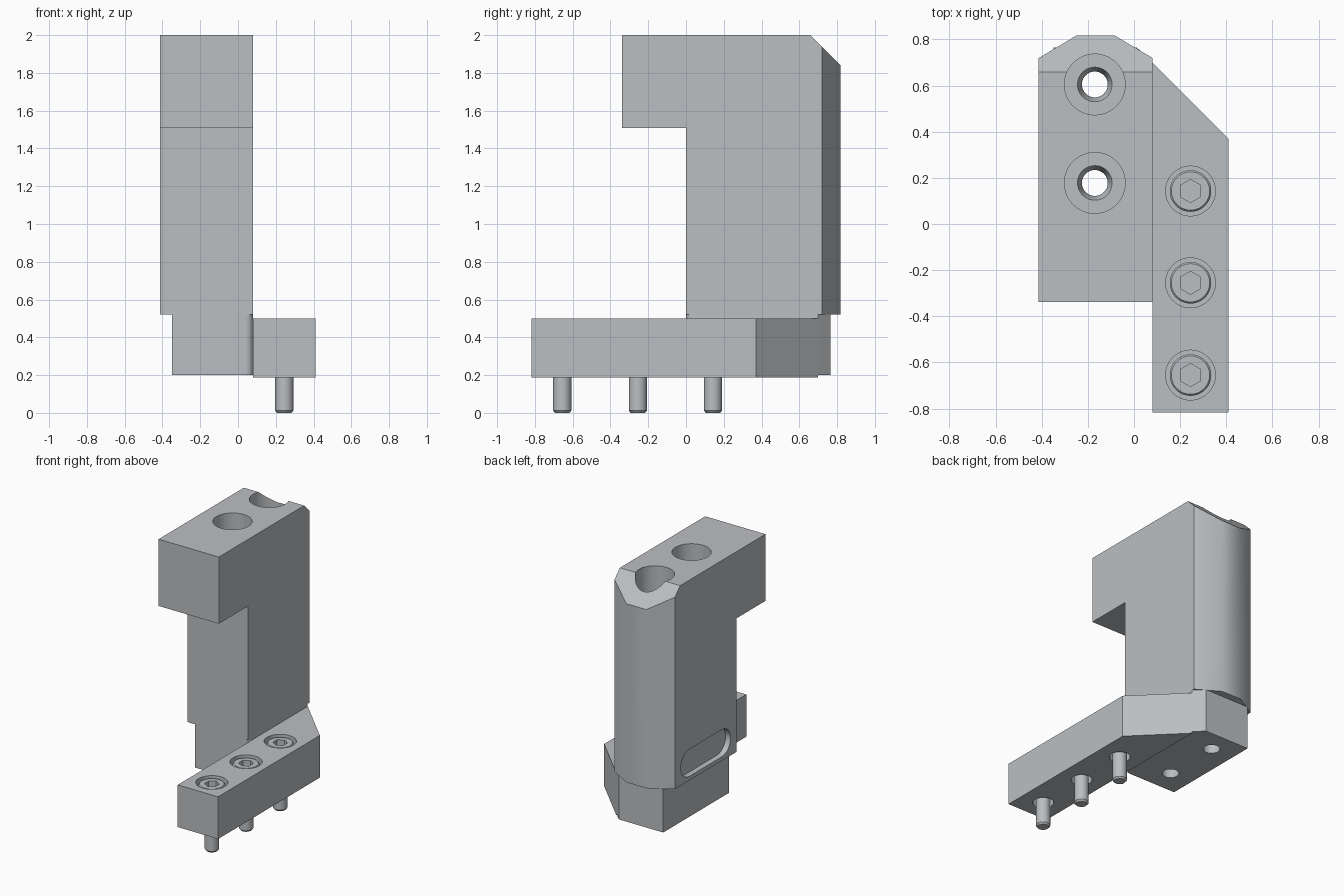
import bpy, bmesh, math

cube = bpy.data.objects.get("Cube")
if cube:
    bpy.data.objects.remove(cube, do_unlink=True)

steel = bpy.data.materials.new("light grey steel")
steel.use_nodes = True
STEEL = (0.50, 0.52, 0.54, 1)
steel.diffuse_color = STEEL
steel.node_tree.nodes["Principled BSDF"].inputs["Base Color"].default_value = STEEL


def make(name, rings):
    """Solid skinned through matching rings of points, capped at both ends."""
    bm = bmesh.new()
    loops = [[bm.verts.new(p) for p in ring] for ring in rings]
    n = len(loops[0])
    for low, high in zip(loops, loops[1:]):
        for i in range(n):
            j = (i + 1) % n
            bm.faces.new((low[i], low[j], high[j], high[i]))
    bm.faces.new(loops[0][::-1])
    bm.faces.new(loops[-1])
    bmesh.ops.recalc_face_normals(bm, faces=bm.faces)
    mesh = bpy.data.meshes.new(name)
    bm.to_mesh(mesh)
    bm.free()
    mesh.materials.append(steel)
    obj = bpy.data.objects.new(name, mesh)
    bpy.context.collection.objects.link(obj)
    return obj


def prism_z(name, plan, z0, z1):
    return make(name, [[(x, y, z) for x, y in plan] for z in (z0, z1)])


def prism_x(name, side, x0, x1):
    return make(name, [[(x, y, z) for y, z in side] for x in (x0, x1)])


def arc(cx, cy, r, start, end, steps=12):
    return [(cx + r * math.cos(math.radians(start + (end - start) * i / steps)),
             cy + r * math.sin(math.radians(start + (end - start) * i / steps)))
            for i in range(steps + 1)]


def lathe(name, x, y, profile, sides=48):
    """Turned solid around a vertical axis; profile holds (radius, z) pairs."""
    turn = [math.pi / 2 + math.tau * i / sides for i in range(sides)]
    return make(name, [[(x + r * math.cos(a), y + r * math.sin(a), z) for a in turn]
                       for r, z in profile])


def cut(obj, cutters):
    for c in cutters:
        c.hide_render = True
        mod = obj.modifiers.new("cut", 'BOOLEAN')
        mod.operation = 'DIFFERENCE'
        mod.solver = 'EXACT'
        mod.object = c
    bpy.context.view_layer.update()
    graph = bpy.context.evaluated_depsgraph_get()
    mesh = bpy.data.meshes.new_from_object(obj.evaluated_get(graph))
    obj.modifiers.clear()
    obj.data = mesh


LEFT, RIGHT = -0.413, 0.08     # column sides
STEP = 0.52                    # underside of the column
cutters = []

# Upright column with a faceted round back
column = prism_z("column", [(LEFT, -0.338), (RIGHT, -0.338), (RIGHT, 0.72),
                            (-0.085, 0.818), (-0.248, 0.818), (LEFT, 0.72)], STEP, 2)
throat = prism_x("throat_cutter", [(-1, 0.3), (0, 0.3), (0, 1.507), (-1, 1.507)], -1, 1)
bevel = prism_x("top_bevel_cutter", [(0.558, 2.1), (0.918, 1.74), (0.918, 2.1)], -1, 1)
slot = prism_x("slot_cutter", arc(0.55, 0.65, 0.1, -90, 90) + arc(0.17, 0.65, 0.1, 90, 270),
               -0.6, LEFT + 0.04)

# Foot below the column, with one rounded front corner
foot = prism_z("foot", [(-0.35, 0)] + arc(0.04, 0.04, 0.04, -90, 0) +
               [(RIGHT, 0.70), (0.012, 0.766), (-0.35, 0.766)], 0.2, STEP)

# Deep counterbored bolt holes through column and foot
bores = [lathe("bore_cutter", -0.17, y, [(0.056, 0.1), (0.056, 0.45), (0.075, 0.5),
                                         (0.132, 0.5), (0.132, 2.1)])
         for y in (0.605, 0.178)]
cut(column, [throat, bevel, slot] + bores)
cut(foot, bores)
cutters += [throat, bevel, slot] + bores

# Side plate with a slanted back end
plate = prism_z("side_plate", [(RIGHT, -0.818), (0.41, -0.818), (0.41, 0.37),
                               (RIGHT, 0.70)], 0.188, 0.5)
parts = [column, foot, plate]

# Socket head screws sunk into the plate
SCREW_X = 0.245
pockets = []
for i, y in enumerate((-0.655, -0.255, 0.143)):
    pockets.append(lathe("pocket_cutter", SCREW_X, y, [(0.07, 0.1), (0.07, 0.3),
                                                       (0.108, 0.3), (0.108, 0.6)]))
    screw = lathe(f"screw_{i + 1}", SCREW_X, y,
                  [(0.038, 0), (0.048, 0.012), (0.048, 0.3), (0.09, 0.3),
                   (0.09, 0.482), (0.083, 0.49)])
    socket = lathe("socket_cutter", SCREW_X, y, [(0.05, 0.4), (0.05, 0.6)], 6)
    cut(screw, [socket])
    cutters.append(socket)
    parts.append(screw)
cut(plate, pockets)

for helper in cutters + pockets:
    bpy.data.objects.remove(helper, do_unlink=True)

# Smooth the round surfaces, keep the machined edges crisp
bpy.ops.object.select_all(action='DESELECT')
for part in parts:
    part.select_set(True)
bpy.context.view_layer.objects.active = column
bpy.ops.object.shade_smooth_by_angle(angle=math.radians(36))
